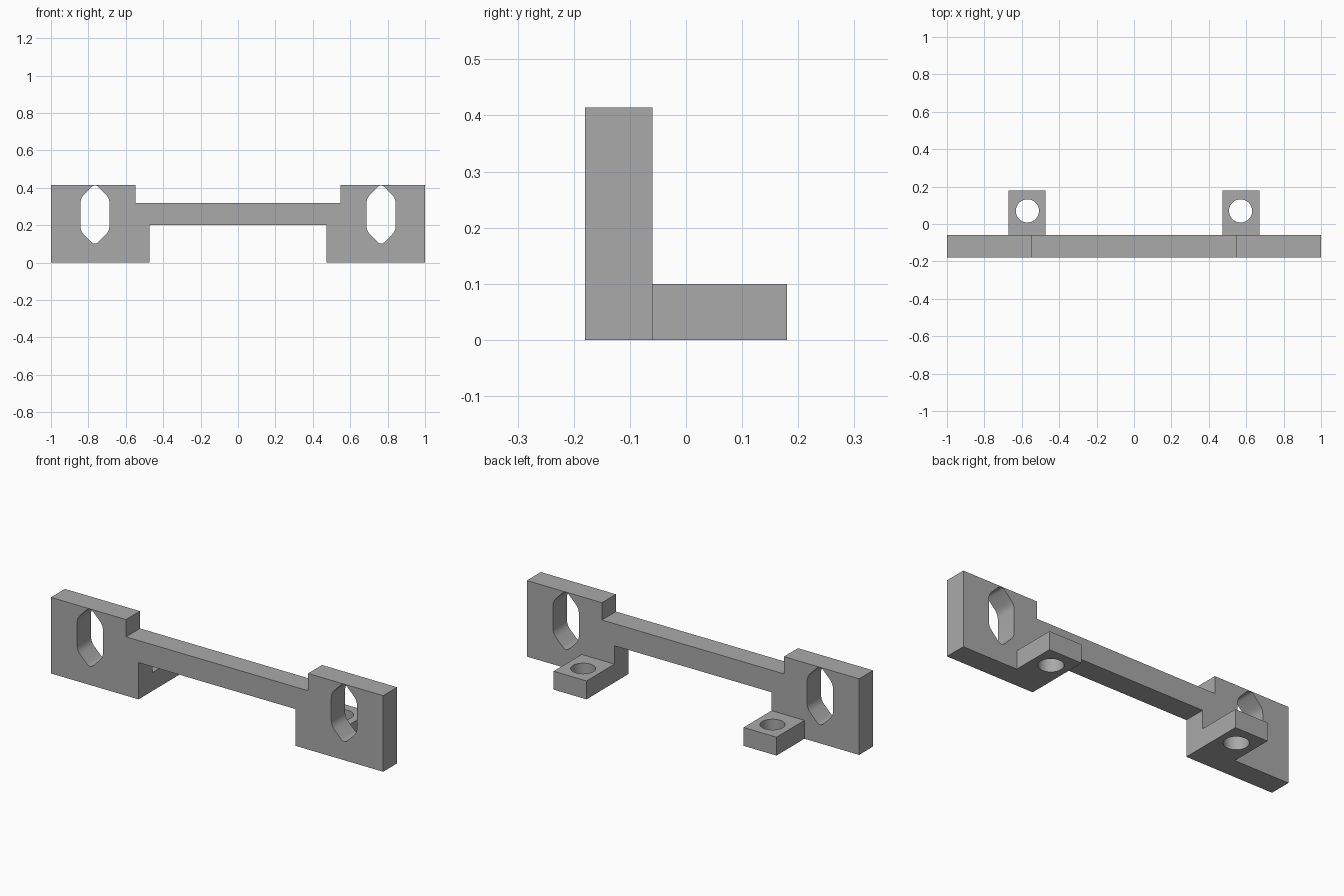
import bpy, bmesh, math
from mathutils import Vector

old = bpy.data.objects.get("Cube")
if old:
    bpy.data.objects.remove(old, do_unlink=True)

grey = bpy.data.materials.new("plain grey")
grey.use_nodes = True
grey.diffuse_color = (0.4, 0.4, 0.4, 1)
grey.node_tree.nodes["Principled BSDF"].inputs["Base Color"].default_value = (0.4, 0.4, 0.4, 1)

FRONT, PLATE_BACK, TAB_BACK = -0.18, -0.06, 0.18


def prism(name, points, push):
    """Solid made by pushing a flat outline along a vector."""
    bm = bmesh.new()
    face = bm.faces.new([bm.verts.new(p) for p in points])
    moved = bmesh.ops.extrude_face_region(bm, geom=[face])["geom"]
    bmesh.ops.translate(bm, vec=Vector(push),
                        verts=[v for v in moved if isinstance(v, bmesh.types.BMVert)])
    bmesh.ops.recalc_face_normals(bm, faces=bm.faces)
    mesh = bpy.data.meshes.new(name)
    bm.to_mesh(mesh)
    bm.free()
    mesh.materials.append(grey)
    obj = bpy.data.objects.new(name, mesh)
    bpy.context.collection.objects.link(obj)
    return obj


def combine(target, other, operation):
    """Apply a boolean and discard the helper solid."""
    mod = target.modifiers.new(operation.lower(), 'BOOLEAN')
    mod.operation, mod.object, mod.solver = operation, other, 'EXACT'
    bpy.context.view_layer.objects.active = target
    bpy.ops.object.modifier_apply(modifier=mod.name)
    bpy.data.objects.remove(other, do_unlink=True)


def rounded(corners, radius, steps=5):
    """Outline with every corner replaced by a small curve."""
    out = []
    for i, c in enumerate(corners):
        a = c + (corners[i - 1] - c).normalized() * radius
        b = c + (corners[(i + 1) % len(corners)] - c).normalized() * radius
        for k in range(steps + 1):
            t = k / steps
            out.append(a * (1 - t) ** 2 + c * 2 * t * (1 - t) + b * t ** 2)
    return out


# Upright plates joined by the thin bridge
half = [(0.473, 0.2), (0.473, 0), (1, 0), (1, 0.414), (0.548, 0.414), (0.548, 0.32)]
outline = half + [(-x, z) for x, z in reversed(half)]
bracket = prism("mounting_bracket", [(x, FRONT, z) for x, z in outline],
                (0, PLATE_BACK - FRONT, 0))

for side in (-1, 1):
    # Foot tab, overlapping into the plate so both join as one solid
    tab = prism("foot_tab", [(side * x, y, 0) for x, y in
                ((0.473, FRONT), (0.671, FRONT), (0.671, TAB_BACK), (0.473, TAB_BACK))],
                (0, 0, 0.1))
    combine(bracket, tab, 'UNION')

    # Round screw hole through the tab
    ring = [math.tau * i / 40 for i in range(40)]
    hole = prism("screw_hole_cutter", [(side * 0.57 + 0.062 * math.cos(a),
                 0.07 + 0.062 * math.sin(a), -0.1) for a in ring], (0, 0, 0.4))
    combine(bracket, hole, 'DIFFERENCE')

    # Tall six-sided slot through the plate
    slot = [Vector((side * 0.765 + dx, -0.3, 0.257 + dz)) for dx, dz in
            ((0, 0.166), (0.078, 0.087), (0.078, -0.087),
             (0, -0.166), (-0.078, -0.087), (-0.078, 0.087))]
    cutter = prism("slot_cutter", rounded(slot, 0.028), (0, 0.4, 0))
    combine(bracket, cutter, 'DIFFERENCE')

# Smooth hole walls, crisp block edges
bpy.ops.object.select_all(action='DESELECT')
bracket.select_set(True)
bpy.context.view_layer.objects.active = bracket
bpy.ops.object.shade_smooth_by_angle(angle=math.radians(30))
